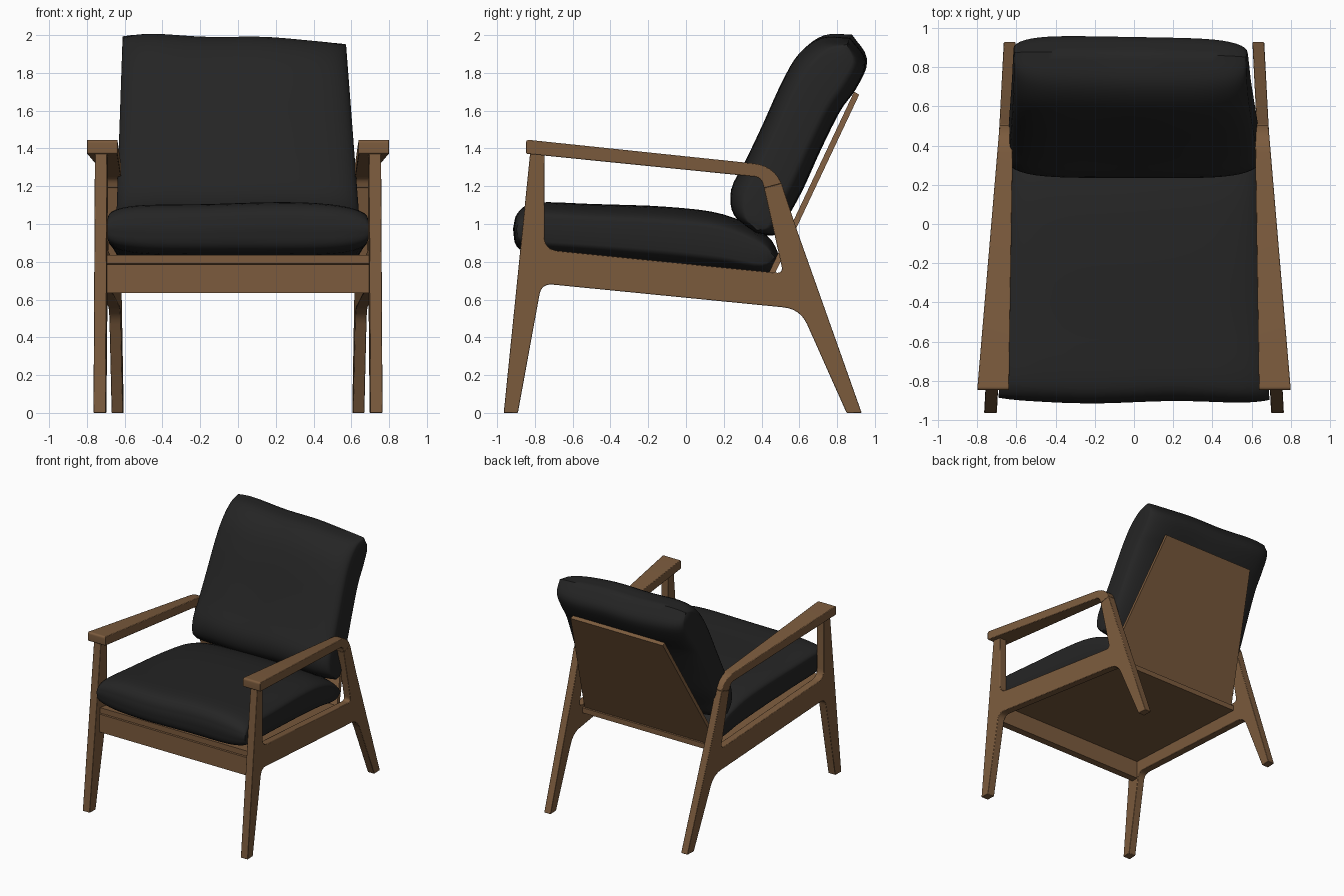
import bpy, bmesh, math
from mathutils import Vector

if "Cube" in bpy.data.objects:
    bpy.data.objects.remove(bpy.data.objects["Cube"])


def material(name, rgb):
    m = bpy.data.materials.new(name)
    m.diffuse_color = (*rgb, 1)
    m.use_nodes = True
    m.node_tree.nodes["Principled BSDF"].inputs["Base Color"].default_value = m.diffuse_color
    return m


WOOD = material("brown wood", (0.2, 0.105, 0.047))
FABRIC = material("black fabric", (0.018, 0.018, 0.018))


def finish(name, bm, mat, angle):
    bmesh.ops.recalc_face_normals(bm, faces=bm.faces)
    me = bpy.data.meshes.new(name)
    bm.to_mesh(me)
    bm.free()
    me.materials.append(mat)
    ob = bpy.data.objects.new(name, me)
    bpy.context.collection.objects.link(ob)
    bpy.ops.object.select_all(action='DESELECT')
    ob.select_set(True)
    bpy.context.view_layer.objects.active = ob
    bpy.ops.object.shade_smooth_by_angle(angle=math.radians(angle))
    return ob


def rounded(points, steps=6):
    """Outline of (y, z, radius) corners, each rounded by a quadratic arc."""
    out = []
    for i, (y, z, r) in enumerate(points):
        p = Vector((y, z))
        if r == 0:
            out.append(p)
            continue
        a = p + (Vector(points[i - 1][:2]) - p).normalized() * r
        b = p + (Vector(points[(i + 1) % len(points)][:2]) - p).normalized() * r
        for k in range(steps + 1):
            t = k / steps
            out.append(a * (1 - t) ** 2 + p * 2 * t * (1 - t) + b * t * t)
    return out


def prism(name, points, inner, outer, bevel=0.0, mirror=False):
    """Side outline spanned between two x positions that depend on (y, z)."""
    bm = bmesh.new()
    pts = rounded(points)
    a = [bm.verts.new((inner(y, z), y, z)) for y, z in pts]
    b = [bm.verts.new((outer(y, z), y, z)) for y, z in pts]
    bm.faces.new(a)
    bm.faces.new(b[::-1])
    n = len(pts)
    for i in range(n):
        j = (i + 1) % n
        bm.faces.new((a[i], b[i], b[j], a[j]))
    ob = finish(name, bm, WOOD, 35)
    if bevel:
        m = ob.modifiers.new("soft edges", 'BEVEL')
        m.width, m.segments, m.limit_method = bevel, 2, 'ANGLE'
        m.angle_limit = math.radians(50)
    if mirror:
        ob.modifiers.new("other side", 'MIRROR')
    return ob


def spline(points, per=4):
    """Catmull-Rom curve through the points."""
    v = [Vector(p) for p in points]
    v = [v[0] * 2 - v[1]] + v + [v[-1] * 2 - v[-2]]
    out = []
    for i in range(1, len(v) - 2):
        p0, p1, p2, p3 = v[i - 1:i + 3]
        for k in range(per):
            t = k / per
            out.append(0.5 * (2 * p1 + (p2 - p0) * t + (2 * p0 - 5 * p1 + 4 * p2 - p3) * t * t
                              + (3 * p1 - p0 - 3 * p2 + p3) * t ** 3))
    return out + [v[-2]]


def cushion(name, upper, lower, place, end=0.5, stations=28):
    """Loft of a pillow section that thins and shortens towards both x ends."""
    # one closed curve keeps the nose round
    up, lo = spline(upper), spline(lower)
    n = len(up)
    centre = (up[0] + up[-1]) / 2
    bm = bmesh.new()
    rings = []
    for i in range(stations + 1):
        s = math.sin(math.pi * (i / stations - 0.5))
        k = end + (1 - end) * (1 - abs(s) ** 5) ** 0.5
        shrink = 1 - 0.025 * abs(s) ** 8
        ring = []
        for j in list(range(n)) + [-m for m in range(n - 2, 0, -1)]:
            u, l = up[abs(j)], lo[abs(j)]
            mid = (u + l) / 2
            p = mid + ((u if j >= 0 else l) - mid) * k
            p = centre + (p - centre) * shrink
            ring.append(bm.verts.new(place(s, p.x, p.y)))
        rings.append(ring)
    for a, b in zip(rings, rings[1:]):
        for i in range(len(a)):
            j = (i + 1) % len(a)
            bm.faces.new((a[i], a[j], b[j], b[i]))
    # end caps as strips across the section
    for r in (rings[0], rings[-1]):
        m = len(r)
        for i in range(n - 1):
            quad = [r[i], r[i + 1], r[(m - i - 1) % m], r[(m - i) % m]]
            bm.faces.new(list(dict.fromkeys(quad)))
    return finish(name, bm, FABRIC, 50)


# Splayed side frames: front leg, side rail and back leg in one piece
def frame_in(y, z):
    return 0.70 - 0.0505 * (y + 0.96)


def frame_out(y, z):
    return 0.765 - 0.053 * (y + 0.96)


prism("side_frame", [
    (-0.965, 0, 0), (-0.89, 0, 0), (-0.765, 0.685, 0.06), (0.605, 0.55, 0.09),
    (0.85, 0, 0), (0.93, 0, 0), (0.59, 0.96, 0), (0.506, 1.215, 0),
    (0.413, 1.19, 0), (0.515, 0.738, 0.04), (-0.75, 0.865, 0.07),
    (-0.748, 1.38, 0), (-0.824, 1.388, 0)],
    frame_in, frame_out, 0.004, True)

# Armrests, wide at the front and bending down into the back legs
prism("armrest", [
    (-0.848, 1.447, 0.02), (0.46, 1.31, 0.1), (0.506, 1.215, 0),
    (0.413, 1.19, 0), (0.397, 1.247, 0.035), (-0.848, 1.372, 0.01)],
    lambda y, z: 0.638 - 0.0155 * (y + 0.84),
    lambda y, z: 0.80 - 0.0845 * (y + 0.84), 0.012, True)

# Front rail between the front legs
prism("front_rail", [
    (-0.845, 0.635, 0), (-0.785, 0.635, 0), (-0.785, 0.785, 0), (-0.845, 0.785, 0)],
    lambda y, z: -0.70, lambda y, z: 0.70)

# Sloping seat board
prism("seat_board", [
    (-0.835, 0.79, 0), (0.475, 0.672, 0), (0.475, 0.715, 0), (-0.835, 0.835, 0)],
    lambda y, z: -frame_in(y, z), frame_in)


# Leaning back board, narrower at the top
def board_half(y, z):
    return 0.622 - 0.197 * (z - 0.70)


prism("back_board", [
    (0.453, 0.70, 0), (0.917, 1.685, 0), (0.89, 1.70, 0), (0.425, 0.712, 0)],
    lambda y, z: -board_half(y, z), board_half)

# Seat cushion
cushion("seat_cushion",
        [(-0.91, 0.98), (-0.885, 1.065), (-0.79, 1.108), (-0.5, 1.10),
         (-0.1, 1.085), (0.2, 1.045), (0.42, 0.94), (0.495, 0.82)],
        [(-0.91, 0.98), (-0.89, 0.88), (-0.79, 0.842), (-0.5, 0.82),
         (-0.1, 0.785), (0.2, 0.755), (0.42, 0.735), (0.495, 0.82)],
        lambda s, y, z: (s * (0.692 - 0.05 * (y + 0.9)),
                         y + 0.006 * math.sin(5 * s),
                         z + 0.006 * math.cos(4 * s + 2 * y) * (z > 0.95)))

# Back cushion, slightly lopsided
cushion("back_cushion",
        [(0.37, 0.955), (0.255, 1.05), (0.24, 1.18), (0.32, 1.34), (0.41, 1.53),
         (0.51, 1.75), (0.60, 1.90), (0.72, 1.985), (0.87, 1.985)],
        [(0.37, 0.955), (0.48, 0.95), (0.55, 1.06), (0.625, 1.2), (0.715, 1.4),
         (0.815, 1.6), (0.90, 1.72), (0.955, 1.86), (0.87, 1.985)],
        lambda s, y, z: (s * (0.645 - 0.055 * (z - 1)) - 0.02 * (z - 1),
                         y - 0.012 * s * (z - 1),
                         z - 0.02 * s * (z - 1) + 0.005 * math.sin(6 * s)))
